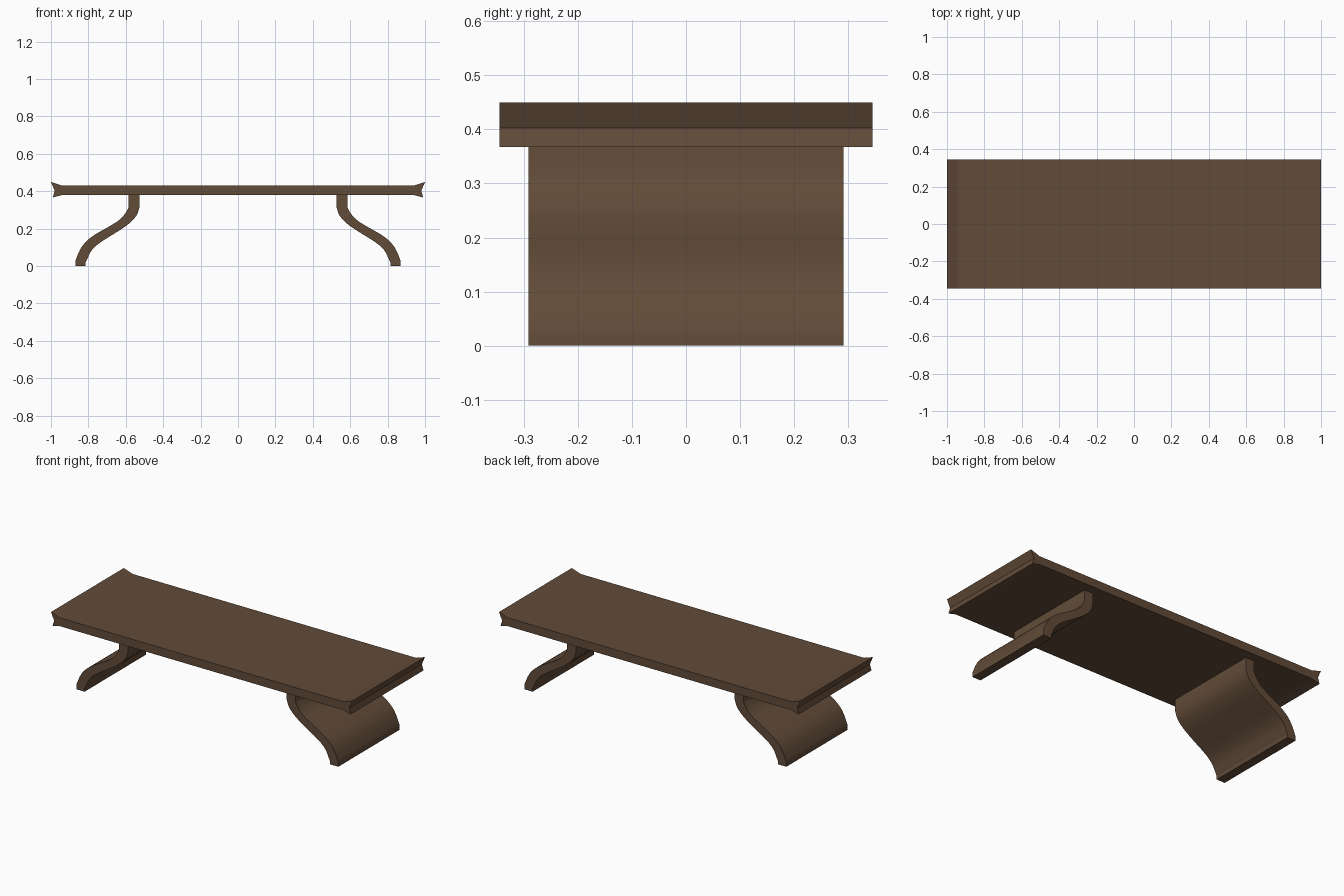
import bpy, bmesh
from mathutils import Vector

if "Cube" in bpy.data.objects:
    bpy.data.objects.remove(bpy.data.objects["Cube"])

wood = bpy.data.materials.new("dark_wood")
wood.diffuse_color = (0.12, 0.07, 0.04, 1)
wood.use_nodes = True
wood.node_tree.nodes["Principled BSDF"].inputs["Base Color"].default_value = wood.diffuse_color


def extrude_profile(name, pts, half_depth):
    """Closed XZ outline extruded along Y, centred on y = 0."""
    bm = bmesh.new()
    face = bm.faces.new([bm.verts.new((x, -half_depth, z)) for x, z in pts])
    ext = bmesh.ops.extrude_face_region(bm, geom=[face], use_keep_orig=True)
    verts = [g for g in ext["geom"] if isinstance(g, bmesh.types.BMVert)]
    bmesh.ops.translate(bm, verts=verts, vec=(0, 2 * half_depth, 0))
    bmesh.ops.recalc_face_normals(bm, faces=bm.faces[:])
    me = bpy.data.meshes.new(name)
    bm.to_mesh(me)
    bm.free()
    me.materials.append(wood)
    ob = bpy.data.objects.new(name, me)
    bpy.context.collection.objects.link(ob)
    return ob


def smooth_line(pts, steps=3):
    """Catmull-Rom curve through the points."""
    p = [Vector(q) for q in pts]
    p = [p[0]] + p + [p[-1]]
    out = []
    for a, b, c, d in zip(p, p[1:], p[2:], p[3:]):
        for i in range(steps):
            t = i / steps
            out.append(0.5 * (2 * b + (c - a) * t + (2 * a - 5 * b + 4 * c - d) * t**2
                              + (3 * b - a - 3 * c + d) * t**3))
    return [tuple(v) for v in out] + [tuple(p[-1])]


# Tabletop with flared, notched ends
end = [(0.94, 0.38), (0.99, 0.367), (0.98, 0.403), (1.0, 0.45), (0.94, 0.43)]
extrude_profile("tabletop", end + [(-x, z) for x, z in reversed(end)], 0.345)

# S-curved slab legs, mirrored left to right
outer = smooth_line([(0.585, 0.315), (0.607, 0.276), (0.65, 0.235), (0.767, 0.167),
                     (0.82, 0.123), (0.848, 0.08), (0.87, 0.027)])
inner = smooth_line([(0.527, 0.315), (0.543, 0.27), (0.583, 0.227), (0.64, 0.187),
                     (0.738, 0.125), (0.783, 0.083), (0.805, 0.04), (0.815, 0.02)])
outline = ([(0.585, 0.38)] + outer + [(0.87, 0.0), (0.815, 0.0)]
           + inner[::-1] + [(0.527, 0.38)])
legs = extrude_profile("legs", outline, 0.291)
bpy.context.view_layer.objects.active = legs
legs.select_set(True)
bpy.ops.object.shade_smooth_by_angle()
legs.modifiers.new("mirror", "MIRROR")
